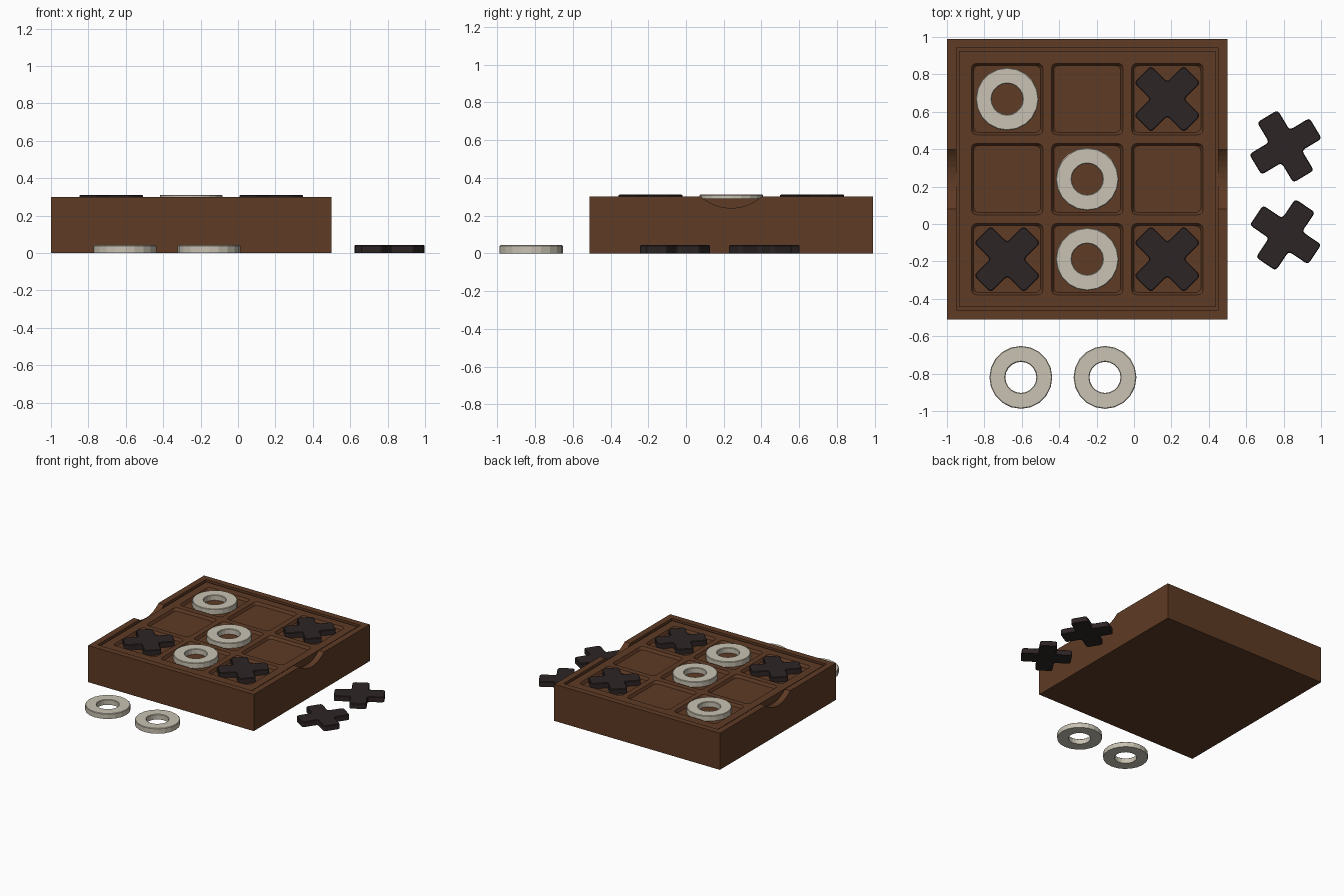
import bpy, bmesh, math
from mathutils import Vector

if "Cube" in bpy.data.objects:
    bpy.data.objects.remove(bpy.data.objects["Cube"])


def material(name, rgb):
    m = bpy.data.materials.new(name)
    m.diffuse_color = (*rgb, 1)
    m.use_nodes = True
    m.node_tree.nodes["Principled BSDF"].inputs["Base Color"].default_value = m.diffuse_color
    return m


BROWN = material("brown wood", (0.112, 0.043, 0.018))
CREAM = material("cream", (0.58, 0.54, 0.445))
DARK = material("dark wood", (0.027, 0.018, 0.018))


def rounded(corners, radius, steps=3):
    """Outline with each corner rounded off (convex or concave)."""
    pts = [Vector(c) for c in corners]
    out = []
    for i, p in enumerate(pts):
        a = p + (pts[i - 1] - p).normalized() * radius
        b = p + (pts[(i + 1) % len(pts)] - p).normalized() * radius
        for k in range(steps + 1):
            t = k / steps
            out.append(a * (1 - t) ** 2 + p * 2 * t * (1 - t) + b * t * t)
    return out


def square(h):
    return [(-h, -h), (h, -h), (h, h), (-h, h)]


def loft(bm, sections, at=(0, 0), closed=False):
    """Skin a list of (outline, z) sections; cap the ends or close into a ring."""
    loops = [[bm.verts.new((p[0] + at[0], p[1] + at[1], z)) for p in o] for o, z in sections]
    n = len(loops[0])
    pairs = list(zip(loops, loops[1:]))
    if closed:
        pairs.append((loops[-1], loops[0]))
    else:
        bm.faces.new(loops[0])
        bm.faces.new(loops[-1])
    for a, b in pairs:
        for i in range(n):
            j = (i + 1) % n
            bm.faces.new((a[i], a[j], b[j], b[i]))


def finish(bm, name, mat):
    bmesh.ops.recalc_face_normals(bm, faces=bm.faces)
    me = bpy.data.meshes.new(name)
    bm.to_mesh(me)
    bm.free()
    me.materials.append(mat)
    ob = bpy.data.objects.new(name, me)
    bpy.context.collection.objects.link(ob)
    return ob


def cut(ob, cutter):
    """Subtract the cutter, then delete it."""
    cutter.hide_render = True
    mod = ob.modifiers.new("cut", "BOOLEAN")
    mod.operation = "DIFFERENCE"
    mod.solver = "EXACT"
    mod.object = cutter
    dg = bpy.context.evaluated_depsgraph_get()
    me = bpy.data.meshes.new_from_object(ob.evaluated_get(dg))
    ob.modifiers.clear()
    ob.data = me
    bpy.data.objects.remove(cutter)


CX, CY, HALF, PITCH = -0.25, 0.24, 0.75, 0.428
FLOOR = 0.268      # bottom of the playing squares
THICK = 0.043      # thickness of the playing pieces

# Tray: hollow box with a ledge for the lid
bm = bmesh.new()
loft(bm, [(square(h), z) for h, z in (
    (HALF, 0), (HALF, 0.3), (HALF - 0.05, 0.3), (HALF - 0.05, 0.235),
    (HALF - 0.11, 0.235), (HALF - 0.11, 0.04))], (CX, CY))
tray = finish(bm, "tray", BROWN)

# Finger notches through the left and right walls
bm = bmesh.new()
R = 0.243
for x in (CX - HALF, CX + HALF):
    ends = [[bm.verts.new((x + dx, CY + R * math.cos(a), 0.24 + R + R * math.sin(a)))
             for a in (2 * math.pi * k / 48 for k in range(48))] for dx in (-0.056, 0.056)]
    for e in ends:
        bm.faces.new(e)
    for i in range(48):
        j = (i + 1) % 48
        bm.faces.new((ends[0][i], ends[0][j], ends[1][j], ends[1][i]))
cut(tray, finish(bm, "notch_cutter", BROWN))

# Lid: board panel with nine sunken squares
bm = bmesh.new()
loft(bm, [(square(HALF - 0.065), z) for z in (0.235, 0.29)], (CX, CY))
lid = finish(bm, "board_lid", BROWN)
bm = bmesh.new()
for i in (-1, 0, 1):
    for j in (-1, 0, 1):
        loft(bm, [(rounded(square(h), 0.03), z) for h, z in
                  ((0.179, FLOOR), (0.191, 0.29), (0.191, 0.33))],
             (CX + i * PITCH, CY + j * PITCH))
cut(lid, finish(bm, "square_cutter", BROWN))


def ring_piece(name, x, y, z):
    def circle(r):
        return [(r * math.cos(math.tau * k / 20), r * math.sin(math.tau * k / 20))
                for k in range(20)]
    bm = bmesh.new()
    o, i, b = 0.168, 0.083, 0.004
    loft(bm, [(circle(r), z + h) for r, h in (
        (o, 0), (o, THICK - b), (o - b, THICK), (i + b, THICK), (i, THICK - b), (i, 0))],
        (x, y), closed=True)
    finish(bm, name, CREAM)


def cross_piece(name, x, y, z, degrees):
    L, w, b = 0.188, 0.064, 0.004
    ca, sa = math.cos(math.radians(degrees)), math.sin(math.radians(degrees))

    def outline(d):
        l, v = L - d, w - d
        arm = [(v, -v), (l, -v), (l, v)]
        pts = []
        for _ in range(4):
            pts += arm
            arm = [(-q, p) for p, q in arm]
        return [(p.x * ca - p.y * sa, p.x * sa + p.y * ca) for p in rounded(pts, 0.02)]
    bm = bmesh.new()
    loft(bm, [(outline(d), z + h) for d, h in ((0, 0), (0, THICK - b), (b, THICK))], (x, y))
    finish(bm, name, DARK)


# Pieces in play, by column and row
for n, (i, j) in enumerate([(-1, 1), (0, 0), (0, -1)]):
    ring_piece(f"board_ring_{n + 1}", CX + i * PITCH, CY + j * PITCH, FLOOR)
for n, (i, j) in enumerate([(1, 1), (-1, -1), (1, -1)]):
    cross_piece(f"board_cross_{n + 1}", CX + i * PITCH, CY + j * PITCH, FLOOR, 45)

# Spare pieces on the table
for n, x in enumerate((-0.605, -0.155)):
    ring_piece(f"spare_ring_{n + 1}", x, -0.82, 0)
cross_piece("spare_cross_1", 0.81, 0.415, 0, 31)
cross_piece("spare_cross_2", 0.81, -0.058, 0, 56)
